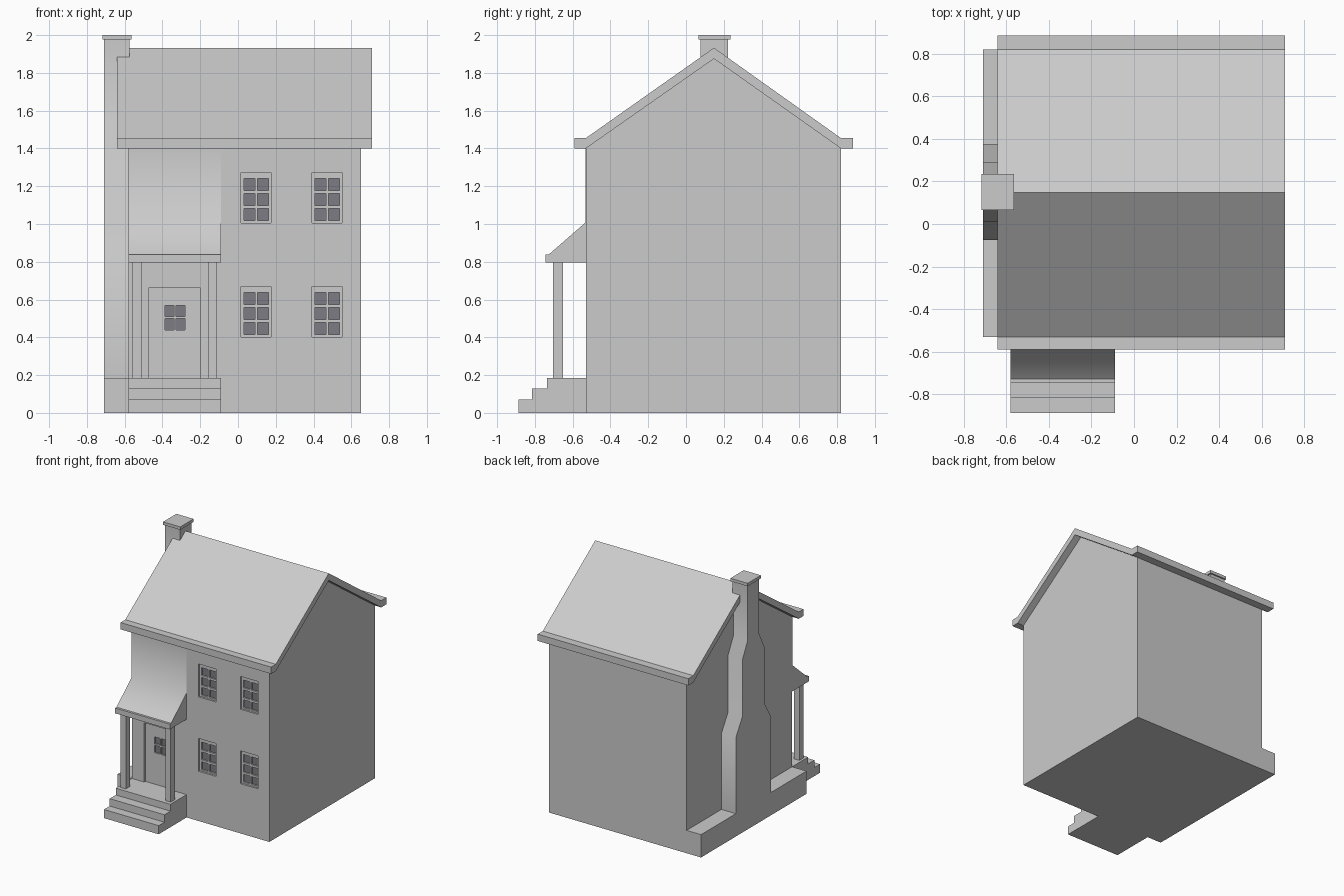
import bpy
import bmesh
from mathutils import Vector

cube = bpy.data.objects.get("Cube")
if cube:
    bpy.data.objects.remove(cube)


def material(name, color):
    m = bpy.data.materials.new(name)
    m.use_nodes = True
    m.diffuse_color = color
    m.node_tree.nodes["Principled BSDF"].inputs["Base Color"].default_value = color
    return m


GREY = material("plain grey", (0.6, 0.6, 0.6, 1))
GLASS = material("dark glass", (0.2, 0.2, 0.23, 1))


def finish(name, bm, mat):
    bmesh.ops.recalc_face_normals(bm, faces=bm.faces)
    mesh = bpy.data.meshes.new(name)
    bm.to_mesh(mesh)
    bm.free()
    mesh.materials.append(mat)
    ob = bpy.data.objects.new(name, mesh)
    bpy.context.scene.collection.objects.link(ob)
    return ob


def add_box(bm, x, y, z):
    verts = bmesh.ops.create_cube(bm, size=1)["verts"]
    for v in verts:
        v.co = Vector(r[0] if c < 0 else r[1] for c, r in zip(v.co, (x, y, z)))


def boxes(name, specs, mat=GREY):
    bm = bmesh.new()
    for spec in specs:
        add_box(bm, *spec)
    return finish(name, bm, mat)


def prism(name, profile, x0, x1, soft=()):
    """Extrude a (y, z) profile along x; corners listed in soft shade smoothly."""
    bm = bmesh.new()
    face = bm.faces.new([bm.verts.new((x0, y, z)) for y, z in profile])
    new = bmesh.ops.extrude_face_region(bm, geom=[face])["geom"]
    for v in new:
        if isinstance(v, bmesh.types.BMVert):
            v.co.x = x1
    for e in bm.edges:
        a, b = e.verts
        along_x = abs(a.co.x - b.co.x) > 0.01
        e.smooth = along_x and any(
            abs(a.co.y - y) + abs(a.co.z - z) < 0.001 for y, z in soft)
    for f in bm.faces:
        f.smooth = bool(soft)
    return finish(name, bm, GREY)


# Main block with gable ends
FRONT, BACK, RIDGE = -0.53, 0.82, 0.148
LEFT, RIGHT = -0.58, 0.652
house = prism("house_walls", [(FRONT, 0), (BACK, 0), (BACK, 1.4),
                              (RIDGE, 1.875), (FRONT, 1.4)], LEFT, RIGHT)

# Roof slab with flat eaves
prism("main_roof", [(-0.59, 1.4), (-0.59, 1.455), (FRONT, 1.455), (RIDGE, 1.933),
                    (BACK, 1.455), (0.885, 1.455), (0.885, 1.4), (BACK, 1.4),
                    (RIDGE, 1.875), (FRONT, 1.4)], -0.64, 0.71)

# Recessed windows and door, with deeper panes and glass at the back
DEPTH = 0.015
recesses, pane_cuts, glass = [], [], []


def panes(columns, rows):
    for x in columns:
        for z in rows:
            pane_cuts.append((x, (FRONT - 0.03, FRONT + 2 * DEPTH), z))
            glass.append((x, (FRONT + 2 * DEPTH - 0.003, FRONT + 2 * DEPTH + 0.002), z))


for x in (0.016, 0.392):
    for z in (0.403, 1.006):
        recesses.append(((x, x + 0.159), (FRONT - 0.03, FRONT + DEPTH), (z, z + 0.266)))
        panes([(x + d, x + d + 0.058) for d in (0.016, 0.088)],
              [(z + d, z + d + 0.063) for d in (0.012, 0.092, 0.172)])

recesses.append(((-0.47, -0.2), (FRONT - 0.03, FRONT + DEPTH), (0.185, 0.665)))
panes([(-0.387, -0.338), (-0.328, -0.28)], [(0.44, 0.499), (0.511, 0.568)])

for name, cuts in (("opening_cutter", recesses), ("pane_cutter", pane_cuts)):
    cutter = boxes(name, cuts)
    cutter.hide_render = True
    mod = house.modifiers.new(name, "BOOLEAN")
    mod.object = cutter
    mod.operation = "DIFFERENCE"
    mod.solver = "EXACT"
    # Apply the cut, then drop the helper
    bpy.context.view_layer.update()
    graph = bpy.context.evaluated_depsgraph_get()
    cut_mesh = bpy.data.meshes.new_from_object(house.evaluated_get(graph))
    house.modifiers.clear()
    house.data = cut_mesh
    bpy.data.objects.remove(cutter)

boxes("window_glass", glass, GLASS)

# Porch steps, posts and lean-to roof that blends up into the wall
PORCH = (LEFT, -0.09)
prism("porch_steps", [(FRONT, 0), (-0.887, 0), (-0.887, 0.07), (-0.814, 0.07),
                      (-0.814, 0.13), (-0.736, 0.13), (-0.736, 0.185),
                      (FRONT, 0.185)], *PORCH)
boxes("porch_posts", [((x, x + 0.049), (-0.704, -0.651), (0.185, 0.796))
                      for x in (-0.561, -0.159)])
skin = FRONT - 0.002
prism("porch_roof", [(FRONT, 0.795), (-0.745, 0.795), (-0.745, 0.838), (-0.727, 0.838),
                     (skin, 1.008), (skin, 1.4), (FRONT, 1.4)],
      *PORCH, soft=[(skin, 1.008)])

# Chimney: plinth, shouldered stack and cap
boxes("chimney_base", [((-0.709, LEFT), (FRONT, BACK), (0, 0.185))])
side = [(0.225, 0.18), (0.225, 0.8), (0.14, 0.94), (0.14, 1.4), (0.073, 1.53), (0.073, 1.98)]
middle = 0.15
stack = [(middle + w, z) for w, z in side] + [(middle - w, z) for w, z in reversed(side)]
prism("chimney_stack", stack, -0.709, -0.574,
      soft=[p for p in stack if 0.5 < p[1] < 1.9])
boxes("chimney_cap", [((-0.717, -0.563), (middle - 0.085, middle + 0.085), (1.976, 2.0))])
